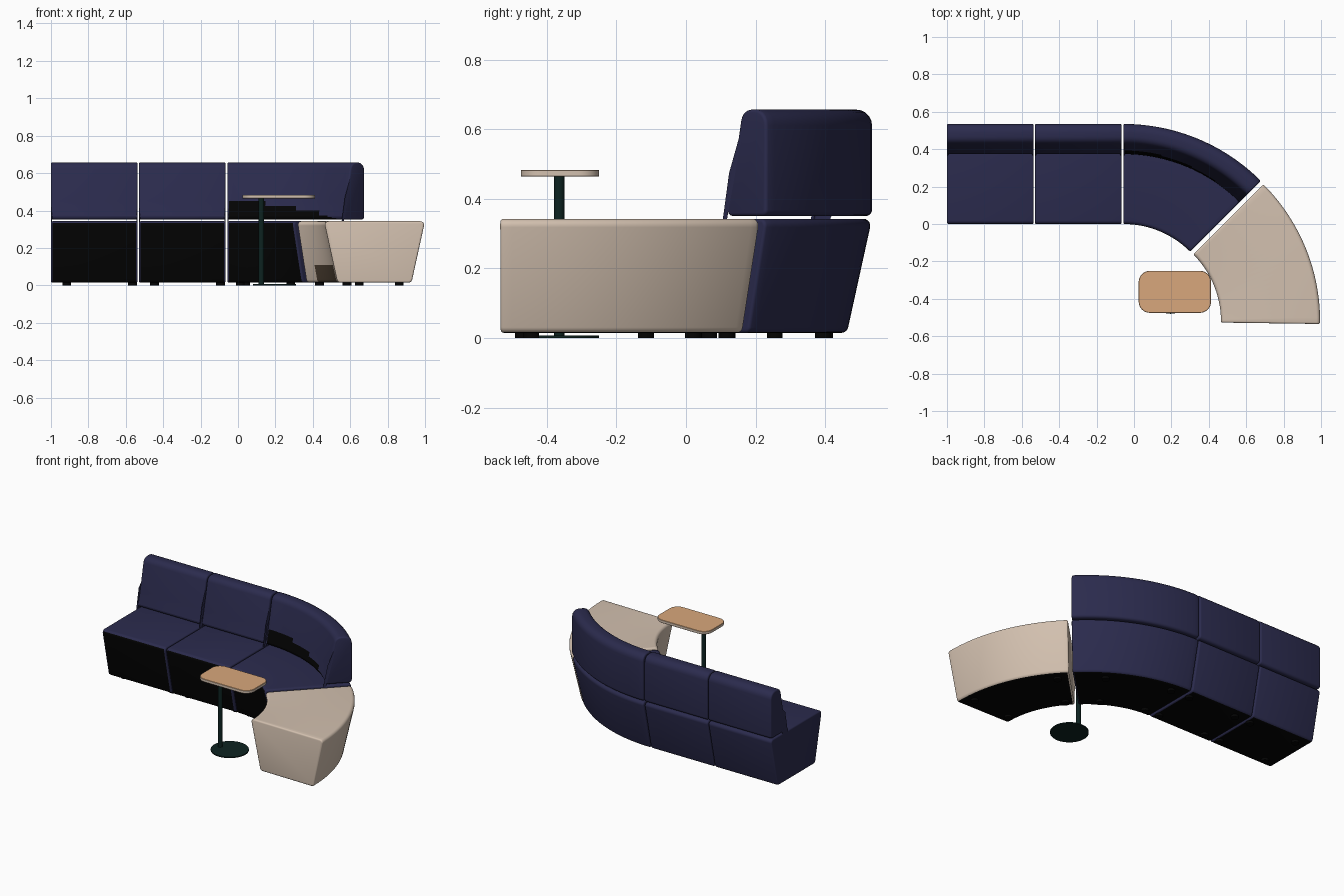
import bpy, bmesh
from math import sin, cos, radians
from mathutils import Vector

cube = bpy.data.objects.get("Cube")
if cube:
    bpy.data.objects.remove(cube, do_unlink=True)


def material(name, rgb):
    m = bpy.data.materials.new(name)
    m.use_nodes = True
    m.diffuse_color = (*rgb, 1)
    bsdf = m.node_tree.nodes["Principled BSDF"]
    bsdf.inputs["Base Color"].default_value = (*rgb, 1)
    bsdf.inputs["Roughness"].default_value = 0.8
    return m


NAVY = material("navy fabric", (0.024, 0.024, 0.075))
BLACK = material("black", (0.001, 0.001, 0.001))
BEIGE = material("beige fabric", (0.65, 0.53, 0.43))
BROWN = material("dark brown", (0.08, 0.055, 0.035))
WOOD = material("light wood", (0.69, 0.39, 0.20))
GREEN = material("dark green metal", (0.004, 0.017, 0.015))


def finish(name, bm, mats):
    bmesh.ops.recalc_face_normals(bm, faces=bm.faces[:])
    mesh = bpy.data.meshes.new(name)
    bm.to_mesh(mesh)
    bm.free()
    for m in mats:
        mesh.materials.append(m)
    ob = bpy.data.objects.new(name, mesh)
    bpy.context.collection.objects.link(ob)
    bpy.ops.object.select_all(action='DESELECT')
    ob.select_set(True)
    bpy.context.view_layer.objects.active = ob
    bpy.ops.object.shade_smooth_by_angle(angle=radians(35))
    return ob


def rounded(corners, steps=5):
    """Polygon from (a, b, radius) corners; zero radius keeps the point."""
    out = []
    n = len(corners)
    for i, (a, b, r) in enumerate(corners):
        p = Vector((a, b))
        if r == 0:
            out.append(p)
            continue
        u = (Vector(corners[i - 1][:2]) - p).normalized()
        v = (Vector(corners[(i + 1) % n][:2]) - p).normalized()
        half = u.angle(v) / 2
        centre = p + (u + v).normalized() * (r / sin(half))
        reach = r * cos(half) / sin(half)
        e0 = (p + u * reach - centre).normalized()
        e1 = (p + v * reach - centre).normalized()
        for k in range(steps + 1):
            out.append(centre + e0.slerp(e1, k / steps) * r)
    return out


def straight(x0, x1):
    return lambda t, s, z: (x0 + (x1 - x0) * t, s - 0.005, z)


def arc(cx, cy, a0, a1):
    def place(t, s, z):
        a = radians(a0 + (a1 - a0) * t)
        return (cx + (0.5 + s) * sin(a), cy + (0.5 + s) * cos(a), z)
    return place


def sweep(name, profile, place, count, mats, rule):
    """Sweep a closed (depth, height) profile and soften both ends."""
    bm = bmesh.new()
    rings = [[bm.verts.new(place(i / count, *p)) for p in profile]
             for i in range(count + 1)]
    n = len(profile)
    for i in range(count):
        for j in range(n):
            k = (j + 1) % n
            f = bm.faces.new((rings[i][j], rings[i][k], rings[i + 1][k], rings[i + 1][j]))
            mid = (profile[j] + profile[k]) / 2
            f.material_index = rule(mid.x, mid.y, (i + 0.5) / count)
    caps = [bm.faces.new(rings[0]), bm.faces.new(rings[-1])]
    edges = [e for c in caps for e in c.edges]
    bmesh.ops.recalc_face_normals(bm, faces=bm.faces[:])
    bmesh.ops.bevel(bm, geom=edges, offset=0.009, segments=3, profile=0.5,
                    affect='EDGES', clamp_overlap=False)
    return finish(name, bm, mats)


# Cross-sections, depth from the front edge and height
BASE = rounded([(0.0, 0.343, 0.02), (0.051, 0.11, 0), (0.072, 0.015, 0.02),
                (0.468, 0.015, 0.02), (0.54, 0.343, 0.02)])
BACK = rounded([(0.375, 0.351, 0.018), (0.379, 0.372, 0), (0.386, 0.40, 0),
                (0.392, 0.425, 0), (0.398, 0.45, 0), (0.44, 0.657, 0.04),
                (0.54, 0.657, 0.045), (0.54, 0.351, 0.018)])


# Colour rules
def bench_rule(s, z, t):
    return 1 if z < 0.018 or (s < 0.1 and z < 0.332) else 0


def plain_rule(s, z, t):
    return 0


def curved_back_rule(s, z, t):
    return 1 if s < 0.42 and z < 0.455 - 0.11 * t ** 1.5 else 0


def ottoman_rule(s, z, t):
    if z < 0.018:
        return 1
    return 2 if s < 0.1 and z < 0.11 and 0.2 < t < 0.85 else 0


def disc(name, x, y, z0, z1, r, mat, sides=32):
    bm = bmesh.new()
    bmesh.ops.create_cone(bm, cap_ends=True, segments=sides, radius1=r, radius2=r,
                          depth=z1 - z0)
    bmesh.ops.translate(bm, verts=bm.verts[:], vec=(x, y, (z0 + z1) / 2))
    return finish(name, bm, [mat])


# Seat modules with backrests and feet: label, placement, steps, foot positions
bench = [("left_end", straight(-1.0, -0.536), 2, (0.18, 0.94)),
         ("middle", straight(-0.530, -0.066), 2, (0.18, 0.94)),
         ("curved", arc(-0.057, -0.505, 0, 45), 24, (0.14, 0.73))]
ottoman = ("ottoman", arc(-0.04, -0.52, 45, 90.8), 24, (0.1, 0.88))

for label, place, steps, feet in bench:
    sweep(label + "_seat", BASE, place, steps, [NAVY, BLACK], bench_rule)
    rule = curved_back_rule if label == "curved" else plain_rule
    sweep(label + "_backrest", BACK, place, steps, [NAVY, BLACK], rule)
sweep("ottoman_seat", BASE, ottoman[1], ottoman[2], [BEIGE, BLACK, BROWN], ottoman_rule)

for label, place, steps, feet in bench + [ottoman]:
    for t in feet:
        for side, s in (("front", 0.125), ("rear", 0.405)):
            x, y, z = place(t, s, 0)
            disc(f"{label}_{side}_foot", x, y, 0, 0.02, 0.023, BLACK, 20)

# Side table with an off-centre post
disc("table_base", 0.195, -0.365, 0, 0.007, 0.115, GREEN, 48)
disc("table_post", 0.125, -0.365, 0.005, 0.466, 0.015, GREEN, 24)

bm = bmesh.new()
outline = rounded([(0.025, -0.475, 0.06), (0.412, -0.475, 0.06),
                   (0.412, -0.25, 0.06), (0.025, -0.25, 0.06)], 8)
face = bm.faces.new([bm.verts.new((p.x, p.y, 0.464)) for p in outline])
top = bmesh.ops.extrude_face_region(bm, geom=[face])["geom"]
bmesh.ops.translate(bm, verts=[g for g in top if isinstance(g, bmesh.types.BMVert)],
                    vec=(0, 0, 0.02))
bmesh.ops.recalc_face_normals(bm, faces=bm.faces[:])
rims = [e for e in bm.edges if abs(e.verts[0].co.z - e.verts[1].co.z) < 0.001]
for f in bm.faces:
    f.material_index = 0 if f.normal.z > 0.5 else 1
bmesh.ops.bevel(bm, geom=rims, offset=0.002, segments=1, affect='EDGES')
finish("table_top", bm, [WOOD, BEIGE])
